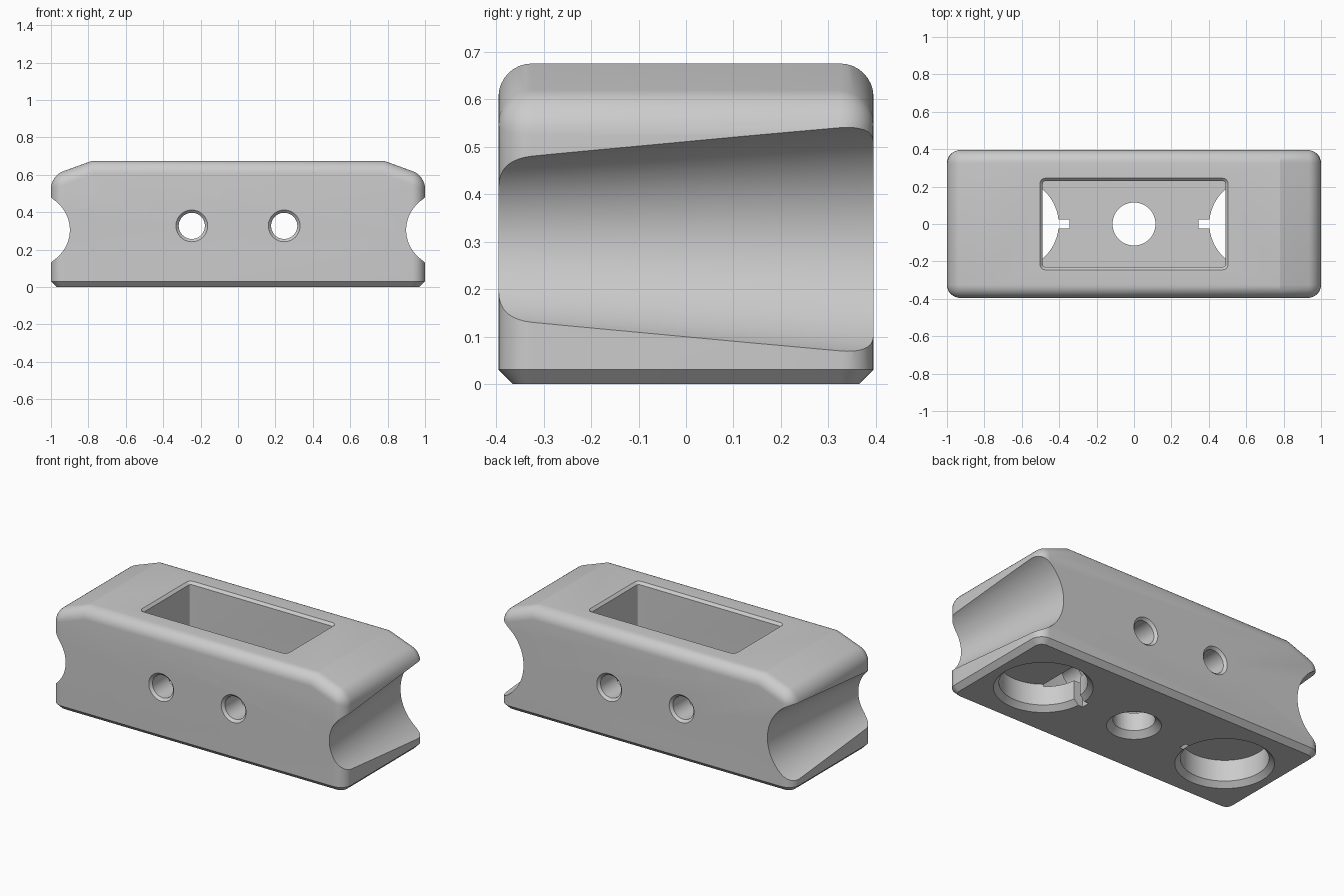
import bpy, bmesh, math
from mathutils import Matrix

if "Cube" in bpy.data.objects:
    bpy.data.objects.remove(bpy.data.objects["Cube"])

grey = bpy.data.materials.new("light grey")
grey.diffuse_color = (0.60, 0.60, 0.60, 1)
grey.use_nodes = True
grey.node_tree.nodes["Principled BSDF"].inputs["Base Color"].default_value = grey.diffuse_color


def make_object(name, bm):
    bmesh.ops.recalc_face_normals(bm, faces=bm.faces[:])
    mesh = bpy.data.meshes.new(name)
    bm.to_mesh(mesh)
    bm.free()
    mesh.materials.append(grey)
    ob = bpy.data.objects.new(name, mesh)
    bpy.context.collection.objects.link(ob)
    return ob


def lathe(name, profile, loc, along_y=False, n=64):
    """Solid of revolution from (radius, height) points, closed by flat caps."""
    bm = bmesh.new()
    rings = [[bm.verts.new((r * math.cos(2 * math.pi * i / n), r * math.sin(2 * math.pi * i / n), h))
              for i in range(n)] for r, h in profile]
    for a, b in zip(rings, rings[1:]):
        for i in range(n):
            j = (i + 1) % n
            bm.faces.new((a[i], a[j], b[j], b[i]))
    bm.faces.new(rings[0])
    bm.faces.new(rings[-1])
    if along_y:  # local height runs towards +y
        bm.transform(Matrix.Rotation(-math.pi / 2, 4, 'X'))
    bm.transform(Matrix.Translation(loc))
    return make_object(name, bm)


def rounded_loft(name, levels, segs=5):
    """Stack of rounded rectangles given as (half x, half y, corner radius, z)."""
    bm = bmesh.new()
    rings = []
    for hx, hy, r, z in levels:
        ring = []
        for k, (sx, sy) in enumerate(((1, 1), (-1, 1), (-1, -1), (1, -1))):
            for s in range(segs + 1):
                a = math.pi / 2 * (k + s / segs)
                ring.append(bm.verts.new((sx * (hx - r) + r * math.cos(a),
                                          sy * (hy - r) + r * math.sin(a), z)))
        rings.append(ring)
    for a, b in zip(rings, rings[1:]):
        for i in range(len(a)):
            j = (i + 1) % len(a)
            bm.faces.new((a[i], a[j], b[j], b[i]))
    bm.faces.new(rings[0])
    bm.faces.new(rings[-1])
    return make_object(name, bm)


def box(name, x0, x1, y0, y1, z0, z1):
    bm = bmesh.new()
    bmesh.ops.create_cube(bm, size=1)
    bm.transform(Matrix.Translation(((x0 + x1) / 2, (y0 + y1) / 2, (z0 + z1) / 2))
                 @ Matrix.Diagonal((x1 - x0, y1 - y0, z1 - z0, 1)))
    return make_object(name, bm)


# Block: side profile with sloped shoulders, extruded in depth
D, H = 0.395, 0.675
profile = [(-1, 0), (1, 0), (1, 0.595), (0.78, H), (-0.78, H), (-1, 0.595)]
bm = bmesh.new()
front = [bm.verts.new((x, -D, z)) for x, z in profile]
back = [bm.verts.new((x, D, z)) for x, z in profile]
bm.faces.new(front)
bm.faces.new(back[::-1])
for i in range(6):
    j = (i + 1) % 6
    bm.faces.new((front[i], back[i], back[j], front[j]))
bmesh.ops.recalc_face_normals(bm, faces=bm.faces[:])


def is_rounded(e):
    a, b = e.verts[0].co, e.verts[1].co
    bottom = max(a.z, b.z) < 0.01
    crease = min(a.z, b.z) > H - 0.01 and abs(a.x - b.x) < 0.01
    return not bottom and not crease


bmesh.ops.bevel(bm, geom=[e for e in bm.edges if is_rounded(e)], offset=0.07,
                offset_type='OFFSET', segments=8, profile=0.5, affect='EDGES')
# Bottom rim chamfer
rim = [e for e in bm.edges if max(v.co.z for v in e.verts) < 0.001
       and any(abs(f.normal.z) < 0.5 for f in e.link_faces)]
bmesh.ops.bevel(bm, geom=rim, offset=0.03, offset_type='OFFSET', segments=1,
                profile=0.5, affect='EDGES')
body = make_object("body", bm)

# Pocket, bottom bores with key slots, cross holes and tapered side grooves
FLOOR, CEIL = 0.145, 0.16
cutters = [
    rounded_loft("pocket_cutter", [(0.488, 0.23, 0.015, FLOOR), (0.488, 0.23, 0.015, H - 0.015),
                                   (0.503, 0.245, 0.03, H), (0.503, 0.245, 0.03, H + 0.1)]),
    lathe("centre_bore_cutter", [(0.15, -0.1), (0.15, 0), (0.115, 0.035), (0.115, 0.3)], (0, 0, 0)),
]
for s in (-1, 1):
    slot = sorted((s * 0.345, s * 0.6))
    cutters += [
        lathe("end_bore_cutter", [(0.272, -0.1), (0.272, 0), (0.242, 0.03), (0.242, CEIL)],
              (s * 0.645, 0, 0)),
        box("key_slot_cutter", slot[0], slot[1], -0.025, 0.025, -0.1, CEIL - 0.001),
        lathe("cross_hole_cutter", [(0.085, -0.5), (0.085, -D), (0.07, -D + 0.015),
                                    (0.07, D - 0.015), (0.085, D), (0.085, 0.5)],
              (s * 0.247, 0, 0.327), along_y=True, n=48),
        lathe("side_groove_cutter", [(0.182, -0.5), (0.267, 0.5)],
              (s * 1.09, 0, 0.305), along_y=True, n=96),
    ]

bpy.context.view_layer.objects.active = body
for c in cutters:
    mod = body.modifiers.new(c.name, 'BOOLEAN')
    mod.operation, mod.solver, mod.object = 'DIFFERENCE', 'EXACT', c
    bpy.ops.object.modifier_apply(modifier=mod.name)
    bpy.data.objects.remove(c)

bpy.ops.object.select_all(action='DESELECT')
body.select_set(True)
bpy.ops.object.shade_smooth_by_angle(angle=math.radians(18))
